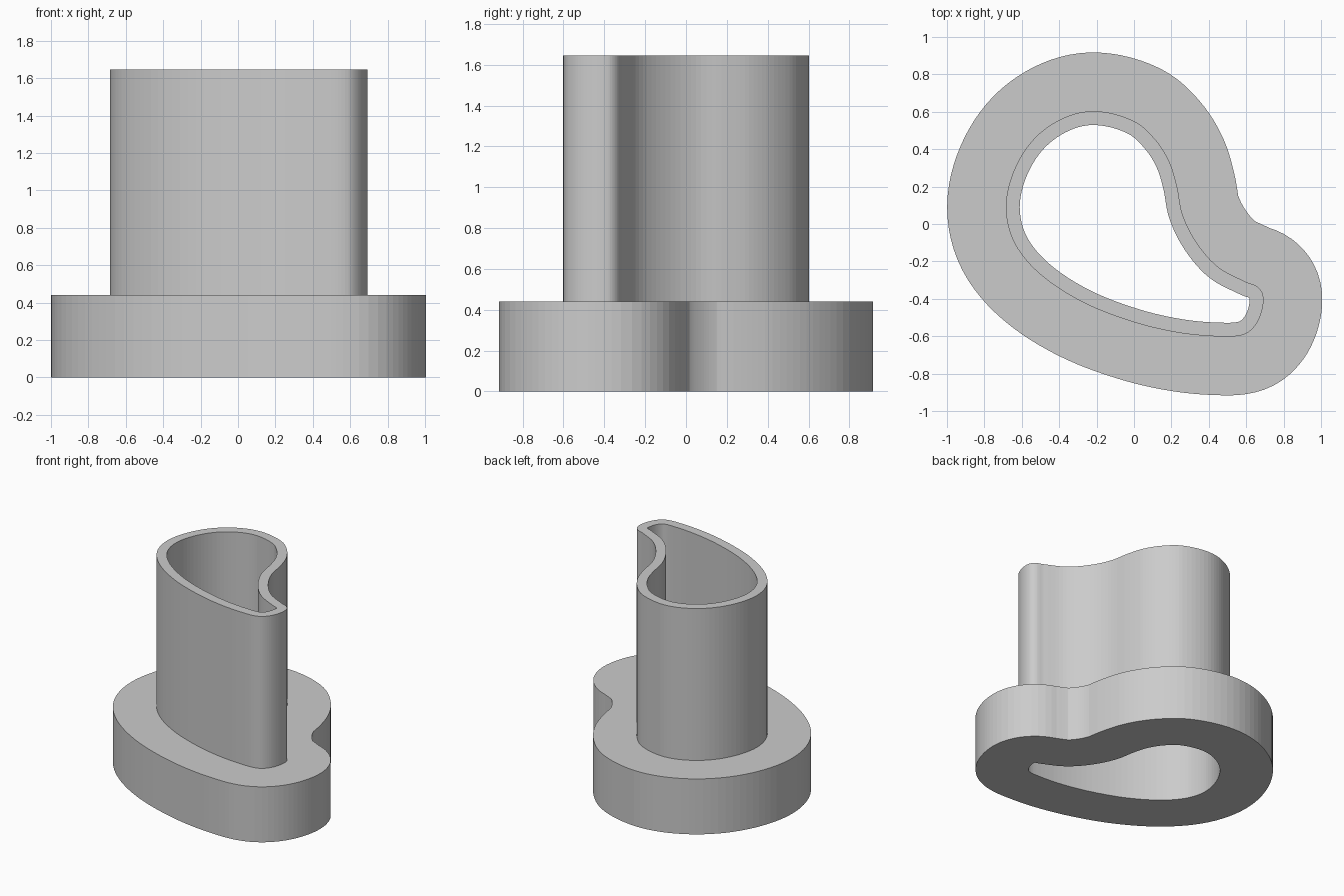
import bpy, bmesh
from mathutils import Vector
from mathutils.geometry import interpolate_bezier

cube = bpy.data.objects.get("Cube")
if cube:
    bpy.data.objects.remove(cube, do_unlink=True)

FLANGE_TOP, SLEEVE_TOP = 0.44, 1.645
WALL, RIM = 0.074, 0.314

grey = bpy.data.materials.new("light grey")
grey.use_nodes = True
colour = (0.6, 0.6, 0.6, 1)
grey.diffuse_color = colour
grey.node_tree.nodes["Principled BSDF"].inputs["Base Color"].default_value = colour

# Outside of the sleeve, anticlockwise from the top of the round end
KEYS = [(-.2, .603), (-.37, .57), (-.53, .46), (-.64, .29), (-.685, .09),
        (-.64, -.1), (-.5, -.27), (-.27, -.42), (0, -.525), (.25, -.583),
        (.48, -.602), (.59, -.59), (.65, -.54), (.685, -.46), (.69, -.38),
        (.66, -.335), (.6, -.31), (.45, -.23), (.335, -.1), (.26, .05),
        (.23, .2), (.19, .33), (.115, .45), (0, .55)]


def smooth_loop(keys, steps=6):
    """Closed smooth curve through the key points."""
    pts = [Vector((x, y, 0)) for x, y in keys]
    n, out = len(pts), []
    for i in range(n):
        a, b, c, d = (pts[(i + k) % n] for k in (-1, 0, 1, 2))
        span = (c - b).length / 3
        out += interpolate_bezier(b, b + (c - a).normalized() * span,
                                  c - (d - b).normalized() * span, c, steps + 1)[:-1]
    return out


def offset_loop(loop, dist):
    """Parallel curve, outward if positive, with folded-over points dropped."""
    out = []
    for i, p in enumerate(loop):
        t = (loop[(i + 1) % len(loop)] - loop[i - 1]).normalized()
        q = p + Vector((t.y, -t.x, 0)) * dist
        if min((q - r).length for r in loop) > abs(dist) - 0.002:
            out.append(q)
    return out


def ring(bm, loop, z):
    verts = [bm.verts.new((p.x, p.y, z)) for p in loop]
    for i, v in enumerate(verts):
        bm.edges.new((verts[i - 1], v))
    return verts


def side(bm, low, high, outward=True):
    for i in range(len(low)):
        quad = [low[i - 1], low[i], high[i], high[i - 1]]
        bm.faces.new(quad if outward else quad[::-1])


def annulus(bm, ring_a, ring_b, up):
    edges = [bm.edges.get((r[i - 1], r[i])) for r in (ring_a, ring_b) for i in range(len(r))]
    made = bmesh.ops.triangle_fill(bm, edges=edges, use_beauty=True, normal=(0, 0, up))
    for f in made["geom"]:
        if isinstance(f, bmesh.types.BMFace):
            f.normal_update()
            if f.normal.z * up < 0:
                f.normal_flip()


def finish(bm, name):
    mesh = bpy.data.meshes.new(name)
    bm.to_mesh(mesh)
    bm.free()
    mesh.materials.append(grey)
    obj = bpy.data.objects.new(name, mesh)
    bpy.context.collection.objects.link(obj)


outer = smooth_loop(KEYS)
inner = offset_loop(outer, -WALL)
rim = offset_loop(outer, RIM)

# Flange: rim wall, top face around the sleeve, underside around the opening
bm = bmesh.new()
rim_low, rim_high = ring(bm, rim, 0), ring(bm, rim, FLANGE_TOP)
side(bm, rim_low, rim_high)
annulus(bm, rim_high, ring(bm, outer, FLANGE_TOP), 1)
annulus(bm, rim_low, ring(bm, inner, 0), -1)
finish(bm, "flange")

# Sleeve: outside wall, bore running through the flange, and top lip
bm = bmesh.new()
out_high, bore_high = ring(bm, outer, SLEEVE_TOP), ring(bm, inner, SLEEVE_TOP)
side(bm, ring(bm, outer, FLANGE_TOP), out_high)
side(bm, ring(bm, inner, 0), bore_high, outward=False)
annulus(bm, out_high, bore_high, 1)
finish(bm, "sleeve")
